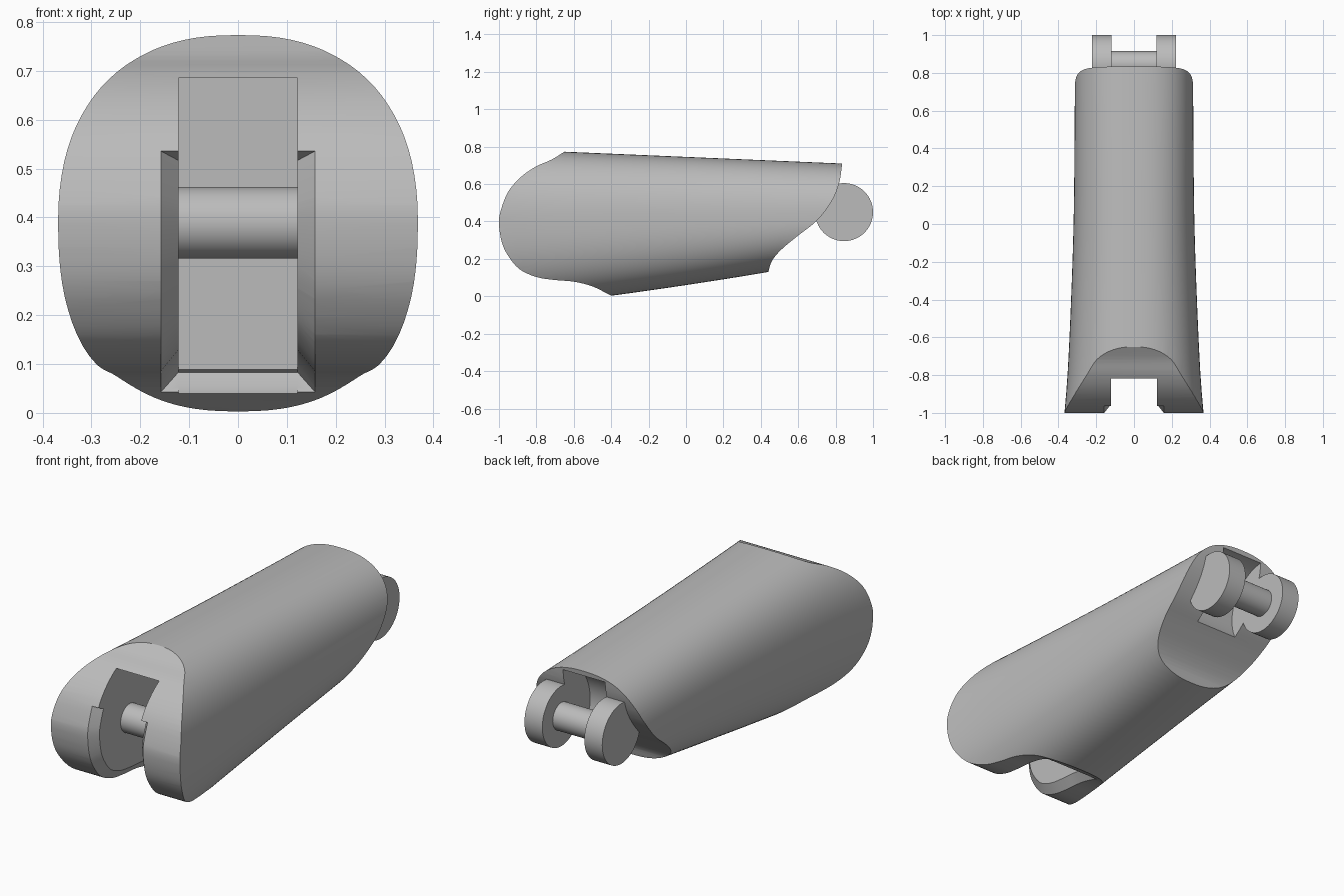
import bpy, bmesh, math
from mathutils import Vector

cube = bpy.data.objects.get("Cube")
if cube:
    bpy.data.objects.remove(cube, do_unlink=True)

grey = bpy.data.materials.new("plain grey")
grey.use_nodes = True
GREY = (0.5, 0.5, 0.5, 1)
grey.diffuse_color = GREY
grey.node_tree.nodes["Principled BSDF"].inputs["Base Color"].default_value = GREY


def loft(name, rings):
    """Solid skinned through equal-length closed rings."""
    bm = bmesh.new()
    rows = [[bm.verts.new(p) for p in ring] for ring in rings]
    n = len(rows[0])
    for a, b in zip(rows, rows[1:]):
        for i in range(n):
            j = (i + 1) % n
            bm.faces.new((a[i], a[j], b[j], b[i]))
    bm.faces.new(rows[0])
    bm.faces.new(rows[-1])
    bmesh.ops.recalc_face_normals(bm, faces=bm.faces)
    mesh = bpy.data.meshes.new(name)
    bm.to_mesh(mesh)
    bm.free()
    mesh.materials.append(grey)
    ob = bpy.data.objects.new(name, mesh)
    bpy.context.collection.objects.link(ob)
    return ob


def prism(name, outline, x0, x1):
    """Side outline of (y, z) points extruded along x."""
    return loft(name, [[(x, y, z) for y, z in outline] for x in (x0, x1)])


def circle(y, z, r, n=64):
    return [(y + r * math.cos(math.tau * i / n), z + r * math.sin(math.tau * i / n))
            for i in range(n)]


def smooth_path(points, steps=4):
    """Catmull-Rom curve through (y, z) points."""
    p = [Vector(q) for q in points]
    p = [2 * p[0] - p[1]] + p + [2 * p[-1] - p[-2]]
    out = []
    for a, b, c, d in zip(p, p[1:], p[2:], p[3:]):
        for s in range(steps):
            t = s / steps
            out.append(0.5 * (2 * b + (c - a) * t + (2 * a - 5 * b + 4 * c - d) * t * t
                              + (3 * b - a - 3 * c + d) * t ** 3))
    return out + [p[-2]]


def boolean(target, tool, operation):
    mod = target.modifiers.new(operation.lower(), 'BOOLEAN')
    mod.object, mod.operation, mod.solver = tool, operation, 'EXACT'
    bpy.ops.object.select_all(action='DESELECT')
    bpy.context.view_layer.objects.active = target
    target.select_set(True)
    bpy.ops.object.modifier_apply(modifier=mod.name)
    bpy.data.objects.remove(tool, do_unlink=True)


def sample(table, y):
    for (y0, a), (y1, b) in zip(table, table[1:]):
        if y <= y1:
            break
    return a + (b - a) * (y - y0) / (y1 - y0)


# Tapering shell with a rounded-oval cross-section
half_width = smooth_path([(-1.1, .377), (-.8, .352), (-.4, .333), (0, .32), (.4, .315), (1, .312)])
underside = smooth_path([(-1.1, -.09), (-.4, .003), (0, .06), (.44, .13), (1, .23)])


def section(y, n=96):
    w, low = sample(half_width, y), sample(underside, y)
    top, mid = .773 - .0426 * (y + .65), .405 + .02 * y
    ring = []
    for i in range(n):
        c, s = math.cos(math.tau * i / n), math.sin(math.tau * i / n)
        x = math.copysign(abs(c) ** (2 / 2.4), c) * w
        z = math.copysign(abs(s) ** (2 / 2.4), s) * ((top - mid) if s > 0 else (mid - low))
        ring.append((x, y, mid + z))
    return ring


shell = loft("limb_shell", [section(-1.1 + .1 * i) for i in range(22)])

# Side outline: rounded knuckle at the front, hollow curve at the back
front = smooth_path([(-.65, .773), (-.72, .73), (-.8, .695), (-.88, .64), (-.95, .56),
                     (-.99, .46), (-1, .39), (-.985, .29), (-.95, .215), (-.89, .145),
                     (-.8, .103), (-.7, .087), (-.6, .078), (-.5, .053), (-.4, .003)])
back = smooth_path([(.44, .13), (.46, .19), (.51, .25), (.6, .325), (.7, .405),
                    (.78, .51), (.82, .61), (.835, .71)])
outline = ([(-.57, .82)] + list(front) + [(-.33, -.06), (.43, -.06)]
           + list(back) + [(.84, .82)])
boolean(shell, prism("side_cutter", outline, -.6, .6), 'INTERSECT')

# Front slot
SLOT, SLOT_BACK = .122, -.47
slot = [(-1.2, -.2), (SLOT_BACK, -.2), (SLOT_BACK, .685), (-1.2, .685)]
boolean(shell, prism("slot_cutter", slot, -SLOT, SLOT), 'DIFFERENCE')

# Chamfer along the slot mouth, following the rounded knuckle
rings = []
for prev, p, nxt in zip(front, front[1:], front[2:]):
    if p.y > .555 or p.x > SLOT_BACK and p.y < .2:
        continue
    t = (nxt - prev).normalized()
    inward = Vector((-t.y, t.x))
    inner, outer = p + inward * .045, p - inward * .02
    rings.append([(-SLOT, *inner), (SLOT, *inner), (.174, *outer), (-.174, *outer)])
boolean(shell, loft("chamfer_cutter", rings), 'DIFFERENCE')

# Round clearance between the rear discs
PIN_Y, PIN_Z = .845, .45
boolean(shell, prism("clearance_cutter", circle(PIN_Y, PIN_Z, .235), -.12, .12), 'DIFFERENCE')

# Hinge pins and rear discs
parts = [shell,
         prism("front_pin", circle(-.71, .389, .073), -.13, .13),
         prism("rear_pin", circle(PIN_Y, PIN_Z, .07), -.13, .13)]
for side, sign in (("left", 1), ("right", -1)):
    parts.append(prism(side + "_rear_disc", circle(PIN_Y, PIN_Z, .155), sign * .12, sign * .222))

for ob in parts:
    bpy.ops.object.select_all(action='DESELECT')
    bpy.context.view_layer.objects.active = ob
    ob.select_set(True)
    bpy.ops.object.shade_smooth_by_angle(angle=math.radians(30))
